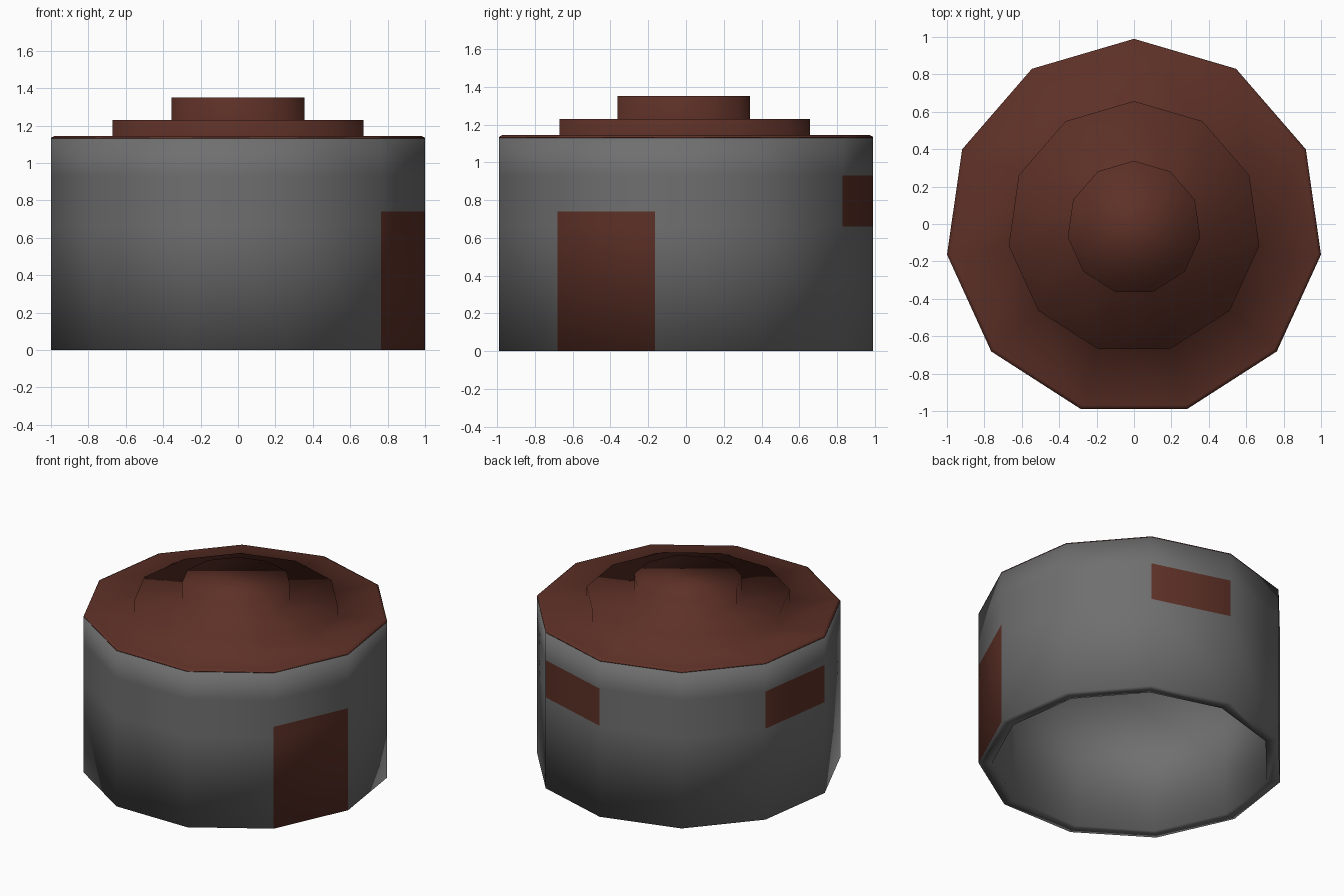
import bpy, bmesh
from math import sin, cos, tau

cube = bpy.data.objects.get("Cube")
if cube:
    bpy.data.objects.remove(cube, do_unlink=True)

SIDES = 11
CENTRE_Y = -0.02
OUTER, INNER = 1.01, 0.92
EAVES = 1.13


def material(name, colour):
    m = bpy.data.materials.new(name)
    m.use_nodes = True
    m.diffuse_color = colour
    bsdf = next(n for n in m.node_tree.nodes if n.type == "BSDF_PRINCIPLED")
    bsdf.inputs["Base Color"].default_value = colour
    bsdf.inputs["Roughness"].default_value = 0.9
    return m


grey = material("wall grey", (0.16, 0.16, 0.16, 1))
brown = material("rust brown", (0.11, 0.03, 0.02, 1))


def lathe(name, profile, mats, paint=None, cap=False):
    """Sweep (radius, height) points round the eleven-sided plan."""
    bm = bmesh.new()
    rings = []
    for r, z in profile:
        rings.append([bm.verts.new((r * sin(tau * i / SIDES),
                                    r * cos(tau * i / SIDES) + CENTRE_Y, z))
                      for i in range(SIDES)])
    pairs = list(zip(rings, rings[1:]))
    if cap:
        bm.faces.new(rings[-1])
        bm.faces.new(rings[0])
    else:
        pairs.append((rings[-1], rings[0]))
    for row, (a, b) in enumerate(pairs):
        for i in range(SIDES):
            j = (i + 1) % SIDES
            f = bm.faces.new((a[i], a[j], b[j], b[i]))
            if paint:
                f.material_index = paint(i, row)
    for f in bm.faces:
        f.smooth = True
    bmesh.ops.recalc_face_normals(bm, faces=bm.faces)
    mesh = bpy.data.meshes.new(name)
    bm.to_mesh(mesh)
    bm.free()
    for m in mats:
        mesh.materials.append(m)
    obj = bpy.data.objects.new(name, mesh)
    bpy.context.collection.objects.link(obj)
    return obj


# Hollow wall, its outer facets split at the door and window heights
levels = [0, 0.66, 0.74, 0.93, EAVES]
DOOR_SIDE, WINDOW_SIDES = 3, (0, 8)


def openings(side, row):
    door = side == DOOR_SIDE and row < 2
    window = side in WINDOW_SIDES and row in (1, 2)
    return int(door or window)


lathe("wall", [(OUTER, z) for z in levels] + [(INNER, EAVES), (INNER, 0)],
      [grey, brown], openings)

# Stepped roof with a slightly bevelled rim
lathe("roof", [(OUTER, EAVES), (OUTER, 1.135), (0.99, 1.145), (0.677, 1.145),
               (0.677, 1.23), (0.358, 1.23), (0.358, 1.35)], [brown], cap=True)
